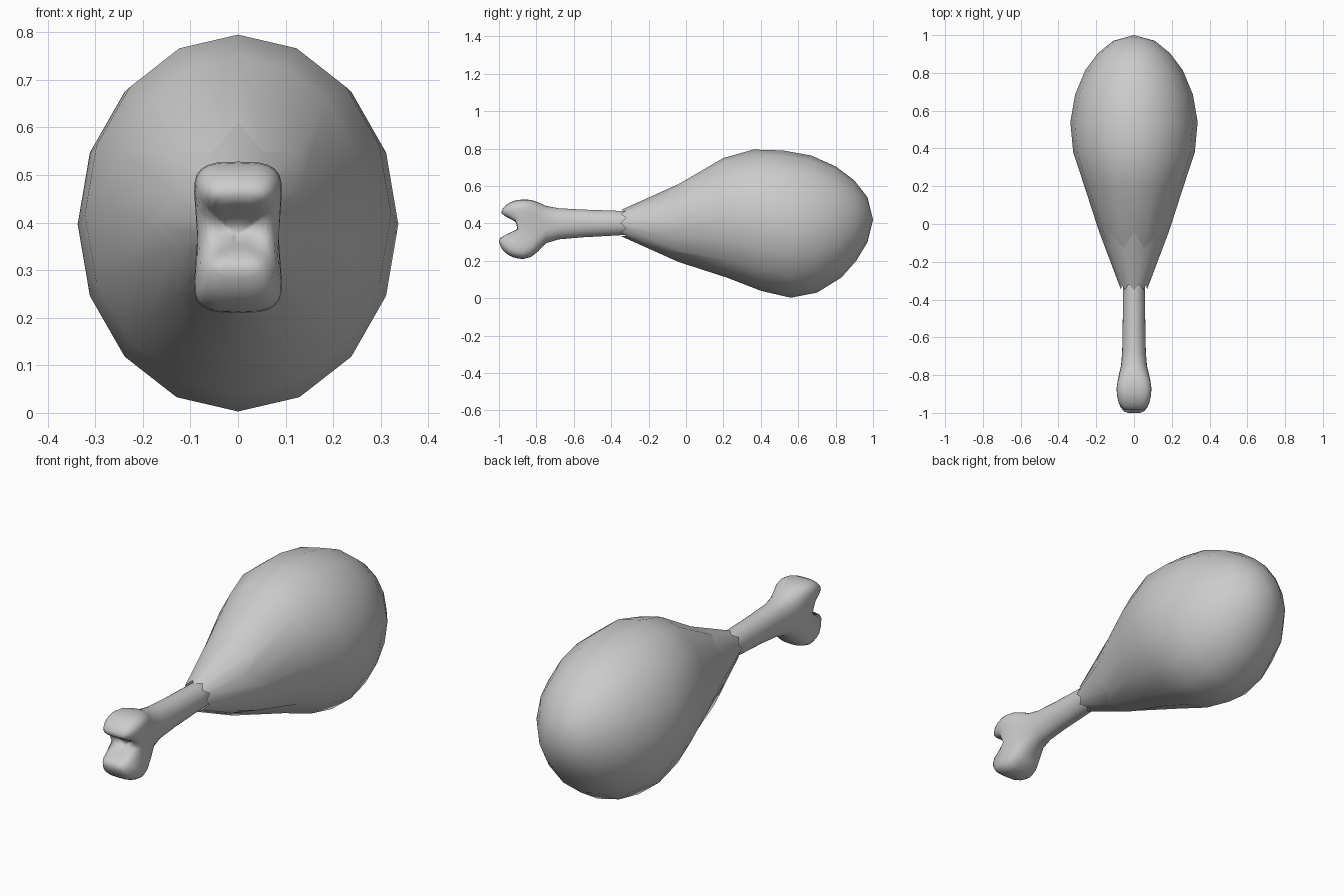
import bpy, bmesh, math
from mathutils import Vector

cube = bpy.data.objects.get("Cube")
if cube:
    bpy.data.objects.remove(cube, do_unlink=True)

grey = bpy.data.materials.new("plain_grey")
grey.use_nodes = True
grey.diffuse_color = (0.6, 0.6, 0.6, 1)
grey.node_tree.nodes["Principled BSDF"].inputs["Base Color"].default_value = (0.6, 0.6, 0.6, 1)


def loft(name, rings, cap_start=None, cap_end=None):
    """Skin a list of closed rings, with an optional pole at either end."""
    bm = bmesh.new()
    rows = [[bm.verts.new(p) for p in ring] for ring in rings]
    n = len(rows[0])
    for a, b in zip(rows, rows[1:]):
        for i in range(n):
            j = (i + 1) % n
            bm.faces.new((a[i], a[j], b[j], b[i]))
    for row, pole in ((rows[0], cap_start), (rows[-1], cap_end)):
        if pole is not None:
            tip = bm.verts.new(pole)
            for i in range(n):
                bm.faces.new((row[i], row[(i + 1) % n], tip))
    bmesh.ops.recalc_face_normals(bm, faces=bm.faces)
    mesh = bpy.data.meshes.new(name)
    bm.to_mesh(mesh)
    bm.free()
    mesh.materials.append(grey)
    for poly in mesh.polygons:
        poly.use_smooth = True
    obj = bpy.data.objects.new(name, mesh)
    bpy.context.collection.objects.link(obj)
    return obj


SIDES = 16


def angles(n):
    return [2 * math.pi * i / n for i in range(n)]


def zigzag_ring(y_point, y_valley, half_x, half_z, valley_scale):
    """Ring with alternating points and valleys along y."""
    ring = []
    for i, t in enumerate(angles(SIDES)):
        s, y = (1, y_point) if i % 2 == 0 else (valley_scale, y_valley)
        ring.append(Vector((s * half_x * math.cos(t), y, 0.402 + s * half_z * math.sin(t))))
    return ring


def meat_ring(y_top, z_top, y_low, z_low, half_x):
    """Slightly tilted oval between a top and a bottom point."""
    ring = []
    for t in angles(SIDES):
        k = (1 + math.sin(t)) / 2
        ring.append(Vector((half_x * math.cos(t), y_low + (y_top - y_low) * k,
                            z_low + (z_top - z_low) * k)))
    return ring


# Meat: plump pear with a jagged front edge
edge = zigzag_ring(-0.04, -0.13, 0.185, 0.208, 0.76)
profile = [
    (0.20, 0.75, 0.22, 0.11, 0.266),
    (0.36, 0.795, 0.40, 0.04, 0.322),
    (0.52, 0.790, 0.56, 0.003, 0.337),
    (0.67, 0.763, 0.70, 0.03, 0.312),
    (0.80, 0.705, 0.83, 0.11, 0.258),
    (0.90, 0.63, 0.91, 0.20, 0.19),
    (0.97, 0.54, 0.97, 0.30, 0.11),
]
loft("meat", [edge] + [meat_ring(*p) for p in profile], cap_end=(0, 1, 0.42))

# Cuff: tapering jagged skin between meat and bone
loft("skin_cuff", [edge, zigzag_ring(-0.35, -0.32, 0.068, 0.069, 1.06)])

# Bone: shaft that swells into a two-lobed knuckle
BONE_SIDES = 32


def bone_outline(t, half_x, half_z, square):
    """Squarish oval, pinched at the waist as it nears the knuckle."""
    c, s = math.cos(t), math.sin(t)
    power = 1 - 0.45 * square
    x = math.copysign(abs(c) ** power, c) * half_x
    z = math.copysign(abs(s) ** power, s) * half_z
    return x * (1 - 0.2 * square * (1 - min(1, abs(s) * 1.3))), z


shaft = [  # y, centre z, half width, half height, squareness
    (-0.15, 0.402, 0.058, 0.063, 0),
    (-0.35, 0.402, 0.058, 0.065, 0),
    (-0.55, 0.400, 0.060, 0.074, 0),
    (-0.68, 0.398, 0.064, 0.083, 0.1),
    (-0.75, 0.394, 0.073, 0.100, 0.3),
    (-0.79, 0.382, 0.087, 0.131, 0.6),
    (-0.83, 0.373, 0.100, 0.153, 0.9),
    (-0.87, 0.369, 0.107, 0.159, 1),
]
bone_rings = []
for y, cz, hx, hz, sq in shaft:
    ring = []
    for t in angles(BONE_SIDES):
        x, z = bone_outline(t, hx, hz, sq)
        ring.append(Vector((x, y, cz + z)))
    bone_rings.append(ring)

# Knuckle end: shrinking rings bulging forward, with a groove across the middle
end_y, end_z, end_x, end_h, _ = shaft[-1]
for s in (0.985, 0.95, 0.88, 0.78, 0.66, 0.54, 0.42, 0.3, 0.18, 0.08):
    ring = []
    for t in angles(BONE_SIDES):
        x, z = bone_outline(t, end_x * s, end_h * s, 1)
        k = min(1, abs(z - 0.018) / 0.08)
        lobe = 0.02 + 0.115 * k * k * (3 - 2 * k)
        ring.append(Vector((x, end_y - lobe * math.sqrt(1 - s ** 3), end_z + z)))
    bone_rings.append(ring)
loft("bone", bone_rings, cap_start=(0, -0.15, 0.402), cap_end=(0, end_y - 0.024, end_z))
